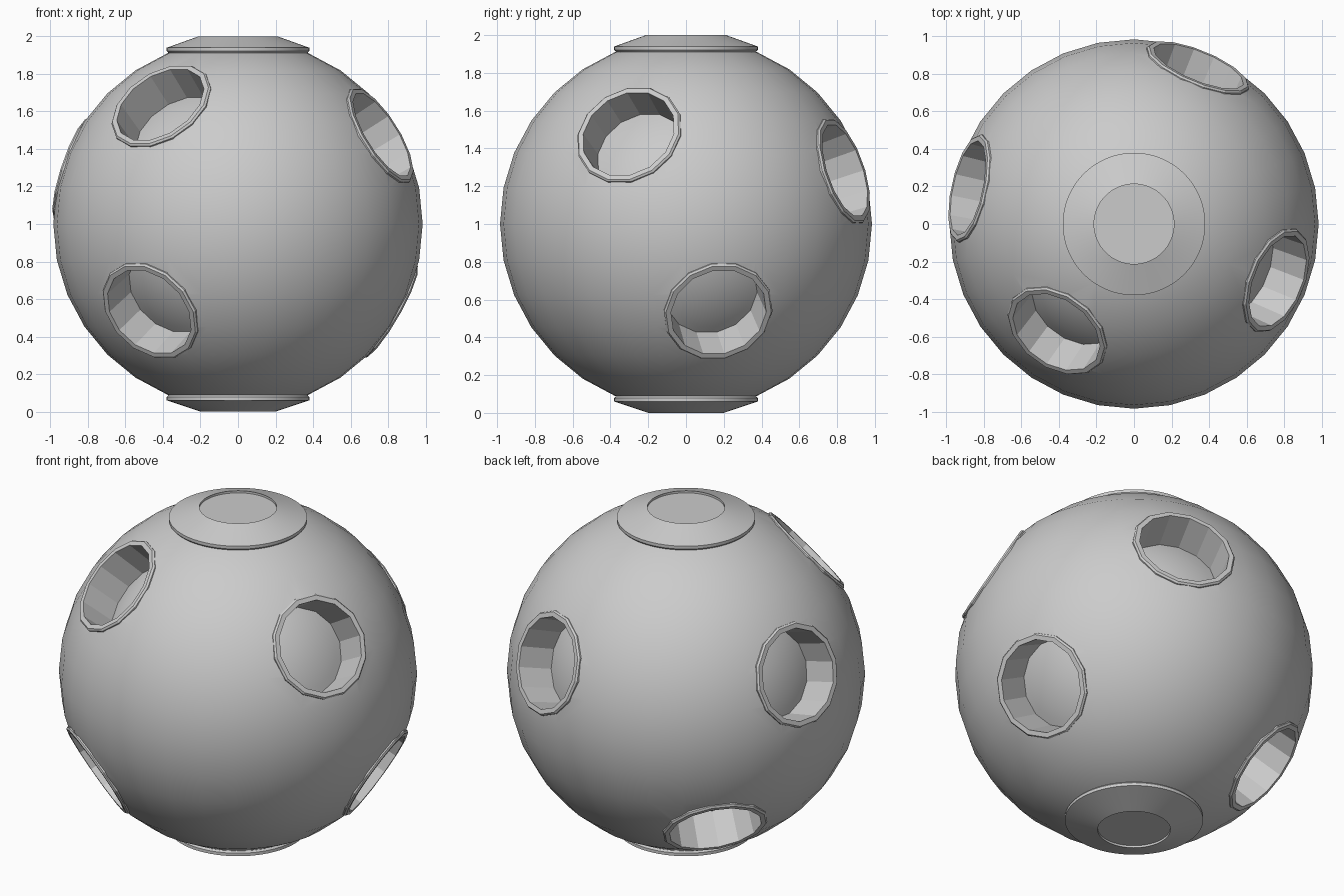
import bpy, bmesh, math
from mathutils import Vector

if "Cube" in bpy.data.objects:
    bpy.data.objects.remove(bpy.data.objects["Cube"])

CENTRE = Vector((0, 0, 1))
R = 0.985       # outer sphere
CORE = 0.78     # domed floor of the ports


def lathe(name, profile, sides, direction=(0, 0, 1), closed=False):
    """Spin (radius, distance) points about an axis through the ball centre."""
    bm = bmesh.new()
    rings = []
    for r, d in profile:
        if r == 0:
            rings.append([bm.verts.new((0, 0, d))] * sides)
        else:
            rings.append([bm.verts.new((r * math.cos(2 * math.pi * i / sides),
                                        r * math.sin(2 * math.pi * i / sides), d))
                          for i in range(sides)])
    pairs = list(zip(rings, rings[1:]))
    if closed:
        pairs.append((rings[-1], rings[0]))
    for a, b in pairs:
        for i in range(sides):
            j = (i + 1) % sides
            bm.faces.new(list(dict.fromkeys((a[i], a[j], b[j], b[i]))))
    bmesh.ops.recalc_face_normals(bm, faces=bm.faces)
    me = bpy.data.meshes.new(name)
    bm.to_mesh(me)
    bm.free()
    ob = bpy.data.objects.new(name, me)
    bpy.context.collection.objects.link(ob)
    ob.location = CENTRE
    ob.rotation_mode = 'QUATERNION'
    ob.rotation_quaternion = Vector(direction).to_track_quat('Z', 'Y')
    return ob


def smooth(ob, angle):
    bpy.ops.object.select_all(action='DESELECT')
    ob.select_set(True)
    bpy.context.view_layer.objects.active = ob
    bpy.ops.object.shade_smooth_by_angle(angle=math.radians(angle))


# Ball body
bpy.ops.mesh.primitive_uv_sphere_add(segments=32, ring_count=16, radius=R, location=CENTRE)
ball = bpy.context.object
ball.name = "ball_body"

# Round ports: direction of each from the ball centre
ports = [(0.755, -0.30, 0.47), (-0.41, -0.57, 0.63), (0.34, 0.83, 0.28),
         (-0.875, 0.19, 0.29), (-0.465, -0.67, -0.46), (0.80, 0.17, -0.46),
         (-0.527, 0.475, -0.61)]

# Pocket shape with a domed floor, and raised collar with an inner sleeve
dome = [(r, math.sqrt(CORE ** 2 - r ** 2)) for r in (0, 0.07, 0.14, 0.205, 0.262)]
pocket = dome + [(0.262, 1.1), (0, 1.1)]
collar = [(0.258, 0.953), (0.285, 0.953), (0.294, 0.943), (0.290, 0.90),
          (0.266, 0.90), (0.266, 0.72), (0.247, 0.72)]

cutters = []
for n, d in enumerate(ports, 1):
    cut = lathe(f"port_cutter_{n}", pocket, 14, d)
    mod = ball.modifiers.new(f"port_{n}", 'BOOLEAN')
    mod.operation = 'DIFFERENCE'
    mod.solver = 'EXACT'
    mod.object = cut
    cut.hide_render = True
    cutters.append(cut)
    lathe(f"port_collar_{n}", collar, 14, d, closed=True)

# Apply the cuts and remove the cutters
bpy.ops.object.select_all(action='DESELECT')
ball.select_set(True)
bpy.context.view_layer.objects.active = ball
for mod in list(ball.modifiers):
    bpy.ops.object.modifier_apply(modifier=mod.name)
for cut in cutters:
    bpy.data.objects.remove(cut, do_unlink=True)
smooth(ball, 25)

# Pole caps: sloped disc with a shallow recessed centre
for name, r, z in (("top_cap", 0.213, 1), ("bottom_cap", 0.2, -1)):
    cap = lathe(name, [(0, 0.987), (r, 0.987), (r, 1.0), (0.38, 0.94),
                       (0.38, 0.922), (0.36, 0.90)], 64, (0, 0, z))
    smooth(cap, 15)
